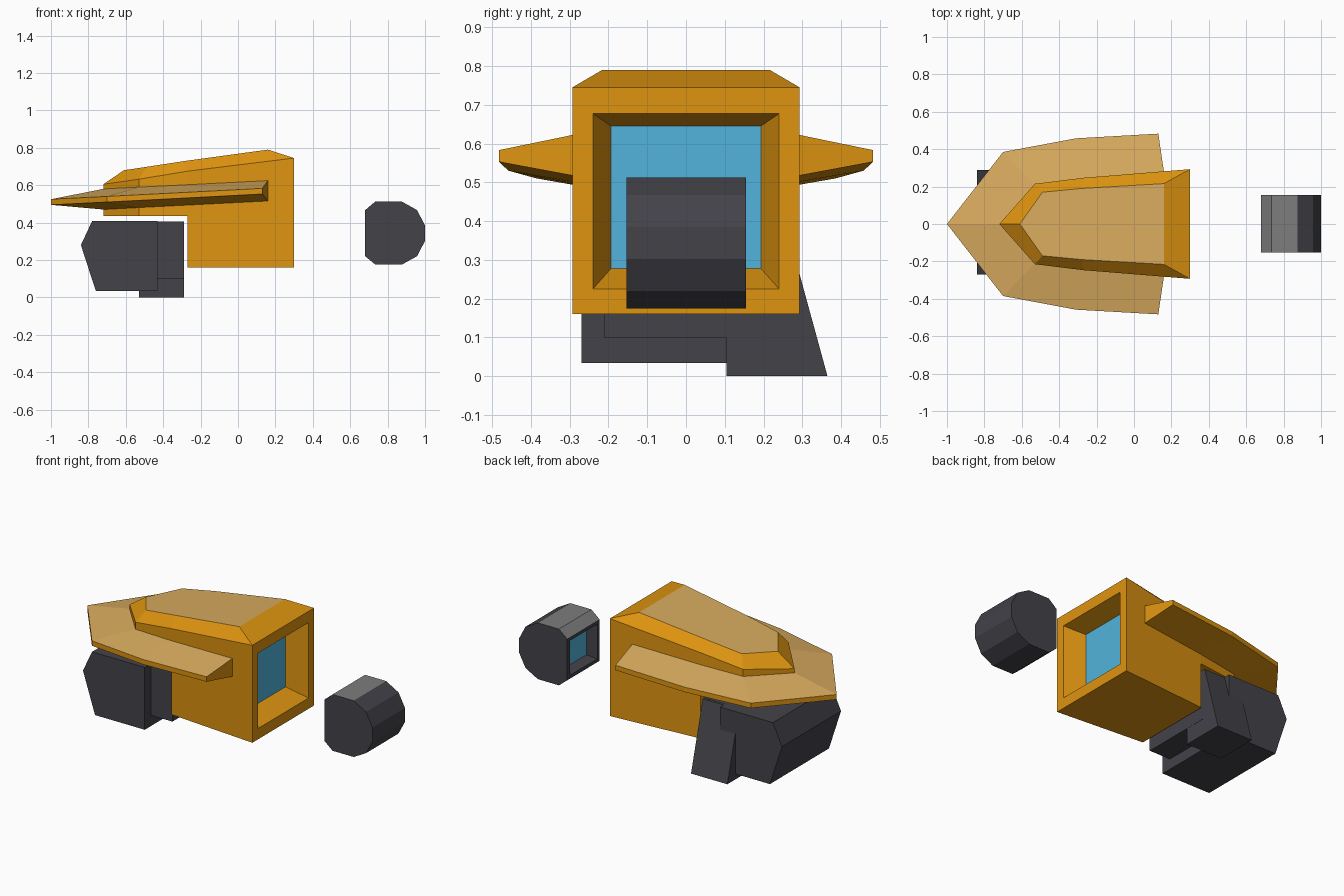
import bpy, bmesh, math

if "Cube" in bpy.data.objects:
    bpy.data.objects.remove(bpy.data.objects["Cube"])

def material(name, rgb):
    m = bpy.data.materials.new(name)
    m.diffuse_color = [(c / 255 / 12.92 if c < 11 else ((c / 255 + 0.055) / 1.055) ** 2.4) for c in rgb] + [1]
    m.use_nodes = True
    m.node_tree.nodes["Principled BSDF"].inputs["Base Color"].default_value = m.diffuse_color
    return m

ORANGE = material("orange", (222, 148, 16))
TAN = material("tan", (216, 171, 94))
DARK = material("dark_grey", (67, 66, 73))
GREY = material("mid_grey", (125, 125, 125))
BLUE = material("blue_glass", (82, 180, 220))

def finish(bm, name, mats):
    bmesh.ops.recalc_face_normals(bm, faces=bm.faces[:])
    me = bpy.data.meshes.new(name)
    bm.to_mesh(me)
    bm.free()
    for m in mats:
        me.materials.append(m)
    ob = bpy.data.objects.new(name, me)
    bpy.context.collection.objects.link(ob)
    return ob

def mirrored(half):
    """Half outline starting on the centre line -> full closed loop."""
    return half + [(x, -y, z) for x, y, z in reversed(half[1:])]

def prism(bm, profile, place, a, b):
    """Extrude a 2D profile from a to b; place(u, v, t) gives the position."""
    r0, r1 = ([bm.verts.new(place(u, v, t)) for u, v in profile] for t in (a, b))
    n = len(profile)
    bm.faces.new(r0)
    bm.faces.new(r1[::-1])
    for i in range(n):
        j = (i + 1) % n
        bm.faces.new((r0[i], r0[j], r1[j], r1[i]))

def recess(bm, face, opening, pane, depth, glass):
    """Cut a tapered window into an x-facing face."""
    zmid = face.calc_center_median().z
    for (y, z0, z1), dx in ((opening, 0), (pane, depth)):
        bmesh.ops.inset_region(bm, faces=[face], thickness=0.01)
        for v in face.verts:
            v.co.x += dx
            v.co.y = math.copysign(y, v.co.y)
            v.co.z = z1 if v.co.z > zmid else z0
    face.material_index = glass

# Head shell: floor, shoulder and deck outlines lofted together
plan = [(-0.72, 0), (-0.53, 0.215), (-0.27, 0.247), (0.3, 0.293)]
shoulder = [p + (z,) for p, z in zip(plan, (0.605, 0.632, 0.675, 0.745))]
floor = [p + (0.435,) for p in plan]
deck = [(-0.61, 0, 0.68), (-0.49, 0.17, 0.698), (-0.28, 0.19, 0.73), (0.16, 0.216, 0.79)]
bm = bmesh.new()
rings = [[bm.verts.new(p) for p in mirrored(h)] for h in (floor, shoulder, deck)]
for lo, hi in zip(rings, rings[1:]):
    for i in range(7):
        j = (i + 1) % 7
        bm.faces.new((lo[i], lo[j], hi[j], hi[i]))
for r in (rings[0], rings[2]):
    bm.faces.new([r[i] for i in (0, 1, 2, 5, 6)])
    rear = bm.faces.new([r[i] for i in (2, 3, 4, 5)])
    if r is rings[0]:
        base = rear
# Rear half reaches down below the chin
ext = bmesh.ops.extrude_face_region(bm, geom=[base])
for v in ext["geom"]:
    if isinstance(v, bmesh.types.BMVert):
        v.co.z = 0.16
if base.is_valid:
    bm.faces.remove(base)
seam = [e for e in bm.edges
        if all(abs(v.co.z - 0.435) < 1e-4 and v.co.x > -0.28 for v in e.verts)
        and max(v.co.x for v in e.verts) > 0]
bmesh.ops.dissolve_edges(bm, edges=seam, use_verts=True)
bmesh.ops.recalc_face_normals(bm, faces=bm.faces[:])
bm.normal_update()
for f in bm.faces:
    f.material_index = 1 if f.normal.z > 0.97 else 0
back = max(bm.faces, key=lambda f: f.normal.x)
recess(bm, back, (0.24, 0.225, 0.677), (0.193, 0.278, 0.645), -0.12, 2)
finish(bm, "head_shell", [ORANGE, TAN, BLUE])

# Brim: wedge section running round the head, open at the back
outer = [(-1, 0, 0.525), (-0.7, 0.385, 0.54), (-0.31, 0.458, 0.56), (0.13, 0.483, 0.583)]
inner = [(-0.72, 0, 0.58), (-0.53, 0.213, 0.59), (-0.27, 0.244, 0.603), (0.16, 0.279, 0.625)]
loops = [outer,
         [(x, y, z - 0.03) for x, y, z in outer],
         [(x, y, z - 0.11) for x, y, z in inner],
         inner]
bm = bmesh.new()
cols = [[bm.verts.new(p) for p in mirrored(h)] for h in loops]
order = [4, 5, 6, 0, 1, 2, 3]
for a, b in zip(order, order[1:]):
    for k in range(4):
        m = (k + 1) % 4
        bm.faces.new((cols[k][a], cols[k][b], cols[m][b], cols[m][a]))
for e in (3, 4):
    bm.faces.new([c[e] for c in cols])
bmesh.ops.recalc_face_normals(bm, faces=bm.faces[:])
bm.normal_update()
for f in bm.faces:
    f.material_index = 1 if f.normal.z > 0.8 else 0
finish(bm, "brim", [ORANGE, TAN])

# Jaw: nose block, rear block and a slanted side fin
along_y = lambda u, v, t: (u, t, v)
along_x = lambda u, v, t: (t, u, v)
bm = bmesh.new()
prism(bm, [(-0.84, 0.28), (-0.78, 0.408), (-0.43, 0.408), (-0.43, 0.034), (-0.76, 0.034)],
      along_y, -0.27, 0.29)
finish(bm, "jaw_block", [DARK])
bm = bmesh.new()
prism(bm, [(-0.44, 0.098), (-0.44, 0.407), (-0.288, 0.407), (-0.288, 0.098)], along_y, -0.21, 0.24)
finish(bm, "jaw_rear", [DARK])
bm = bmesh.new()
prism(bm, [(0.105, 0), (0.365, 0), (0.254, 0.406), (0.105, 0.406)], along_x, -0.53, -0.289)
finish(bm, "jaw_fin", [DARK])

# Separate drum with a small window facing the head
drum = [(0.68, 0.22), (0.68, 0.467), (0.735, 0.513), (0.875, 0.513), (0.957, 0.467),
        (1, 0.385), (1, 0.302), (0.957, 0.22), (0.875, 0.175), (0.735, 0.175)]
bm = bmesh.new()
prism(bm, drum, along_y, -0.153, 0.155)
bmesh.ops.recalc_face_normals(bm, faces=bm.faces[:])
bm.normal_update()
for f in bm.faces:
    f.material_index = 1 if f.normal.z > 0.4 and f.normal.x < 0.3 else 0
side = min(bm.faces, key=lambda f: f.normal.x)
recess(bm, side, (0.13, 0.24, 0.448), (0.112, 0.255, 0.432), 0.06, 2)
finish(bm, "drum", [DARK, GREY, BLUE])
